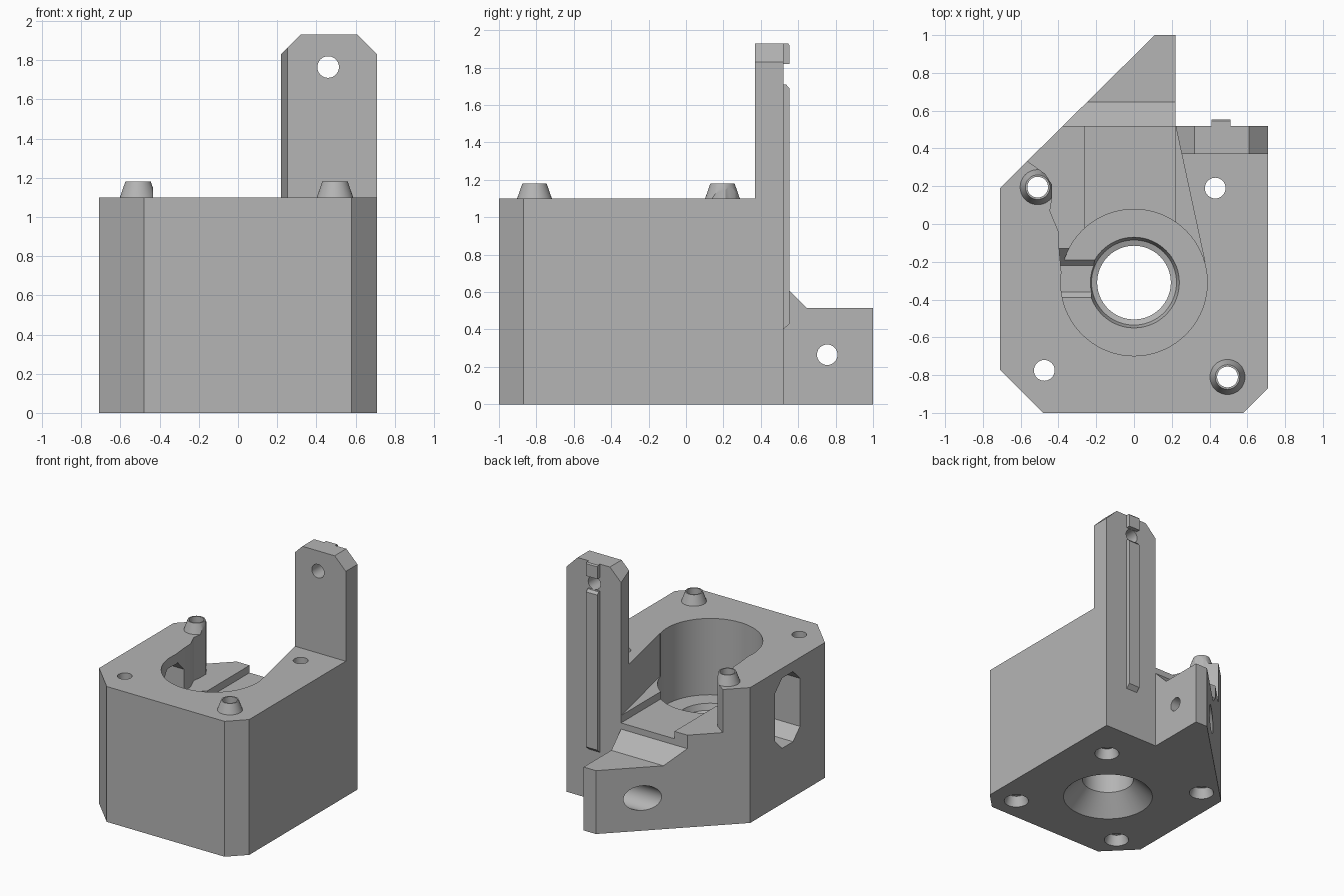
import bpy, bmesh
from math import sin, cos, tau, radians

if "Cube" in bpy.data.objects:
    bpy.data.objects.remove(bpy.data.objects["Cube"])

grey = bpy.data.materials.new("plain grey")
grey.use_nodes = True
colour = (0.46, 0.46, 0.46, 1)
grey.diffuse_color = colour
grey.node_tree.nodes["Principled BSDF"].inputs["Base Color"].default_value = colour


def loft(name, rings):
    """Closed solid through rings that share the same point count."""
    bm = bmesh.new()
    loops = [[bm.verts.new(p) for p in ring] for ring in rings]
    n = len(loops[0])
    for a, b in zip(loops, loops[1:]):
        for i in range(n):
            j = (i + 1) % n
            bm.faces.new((a[i], a[j], b[j], b[i]))
    bm.faces.new(loops[0][::-1])
    bm.faces.new(loops[-1])
    bmesh.ops.recalc_face_normals(bm, faces=bm.faces)
    mesh = bpy.data.meshes.new(name)
    bm.to_mesh(mesh)
    bm.free()
    mesh.materials.append(grey)
    ob = bpy.data.objects.new(name, mesh)
    bpy.context.collection.objects.link(ob)
    return ob


def prism(name, profile, axis, lo, hi):
    place = {"x": lambda a, b, t: (t, a, b),
             "y": lambda a, b, t: (a, t, b),
             "z": lambda a, b, t: (a, b, t)}[axis]
    return loft(name, [[place(a, b, t) for a, b in profile] for t in (lo, hi)])


def circle(cx, cy, r, n=40):
    return [(cx + r * cos(tau * i / n), cy + r * sin(tau * i / n)) for i in range(n)]


def lathe(name, x, y, steps, n=40):
    return loft(name, [[(a, b, z) for a, b in circle(x, y, r, n)] for r, z in steps])


def rect(a0, b0, a1, b1):
    return [(a0, b0), (a1, b0), (a1, b1), (a0, b1)]


def combine(target, tool, operation):
    mod = target.modifiers.new(tool.name, "BOOLEAN")
    mod.operation = operation
    mod.solver = "EXACT"
    mod.object = tool
    bpy.context.view_layer.objects.active = target
    bpy.ops.object.modifier_apply(modifier=mod.name)
    bpy.data.objects.remove(tool)


# Main block with the pointed tail
body = prism("housing_block", [(-.48, -1), (.58, -1), (.71, -.87), (.71, .52), (.22, .52),
                               (.22, 1), (.11, 1), (-.71, .19), (-.71, -.77)], "z", 0, 1.1)

# Upright arm and its back ribs
arm = prism("upright_arm", [(.22, .5), (.71, .5), (.71, 1.83), (.61, 1.93),
                            (.32, 1.93), (.22, 1.83)], "y", .37, .52)
lower_rib = prism("lower_rib", [(.5, .4), (.52, .4), (.553, .43), (.553, 1.69),
                                (.535, 1.71), (.5, 1.71)], "x", .41, .51)
upper_rib = prism("upper_rib", [(.5, 1.82), (.553, 1.82), (.553, 1.92),
                                (.545, 1.93), (.5, 1.93)], "x", .41, .51)
for part in (arm, lower_rib, upper_rib):
    combine(body, part, "UNION")

# Tapered locating bosses
boss_spots = [(-.51, .195), (.495, -.81)]
for x, y in boss_spots:
    combine(body, lathe("boss", x, y, [(.093, 1), (.093, 1.1), (.065, 1.18)]), "UNION")

cutters = []
# Stepped open channel at the back
cutters.append(prism("channel_cut", [(.203, .6), (.22, .52), (.375, -.2), (0, -.31),
                                     (-.385, -.25), (-.395, -.15), (-.40, -.04), (-.445, .07),
                                     (-.435, .13), (-.435, .21), (-.47, .265), (-.56, .33),
                                     (-.66, .4), (-.6, .6)], "z", .75, 2.1))
cutters.append(prism("groove_cut", rect(-.26, -.3, .22, .6), "z", .69, .9))
cutters.append(prism("tail_cut", [(.52, .64), (.645, .515), (1.1, .515), (1.1, 2.1),
                                  (.52, 2.1)], "x", -.8, .22))

# Main bore, seat and flared underside
cutters.append(lathe("bore_cut", 0, -.31, [(.34, -.01), (.34, 0), (.195, .15), (.195, .42),
                                           (.225, .43), (.24, .48), (.388, .48),
                                           (.388, 1.3)], 72))

# Vertical screw holes with flared sockets below
for x, y in boss_spots + [(-.475, -.775), (.43, .19)]:
    cutters.append(lathe("screw_hole_cut", x, y, [(.093, -.01), (.093, 0), (.068, .08),
                                                  (.055, .081), (.055, 1.3)]))

# Side window into the bore
y0, y1, z0, z1, c = -.45, -.13, .45, 1.02, .09
cutters.append(prism("window_cut", [(y0 + c, z0), (y1 - c, z0), (y1, z0 + c), (y1, z1 - c),
                                    (y1 - c, z1), (y0 + c, z1), (y0, z1 - c), (y0, z0 + c)],
                     "x", -.8, -.2))

# Cross hole with counterbore in the tail, and hole in the arm
cutters.append(prism("tail_hole_cut", circle(.755, .265, .055), "x", -.5, .4))
cutters.append(prism("tail_counterbore_cut", circle(.755, .265, .1), "x", -.6, .1))
cutters.append(prism("arm_hole_cut", circle(.46, 1.765, .055), "y", .2, .7))

for cutter in cutters:
    combine(body, cutter, "DIFFERENCE")

bpy.ops.object.select_all(action="DESELECT")
body.select_set(True)
bpy.context.view_layer.objects.active = body
bpy.ops.object.shade_smooth_by_angle(angle=radians(25))
